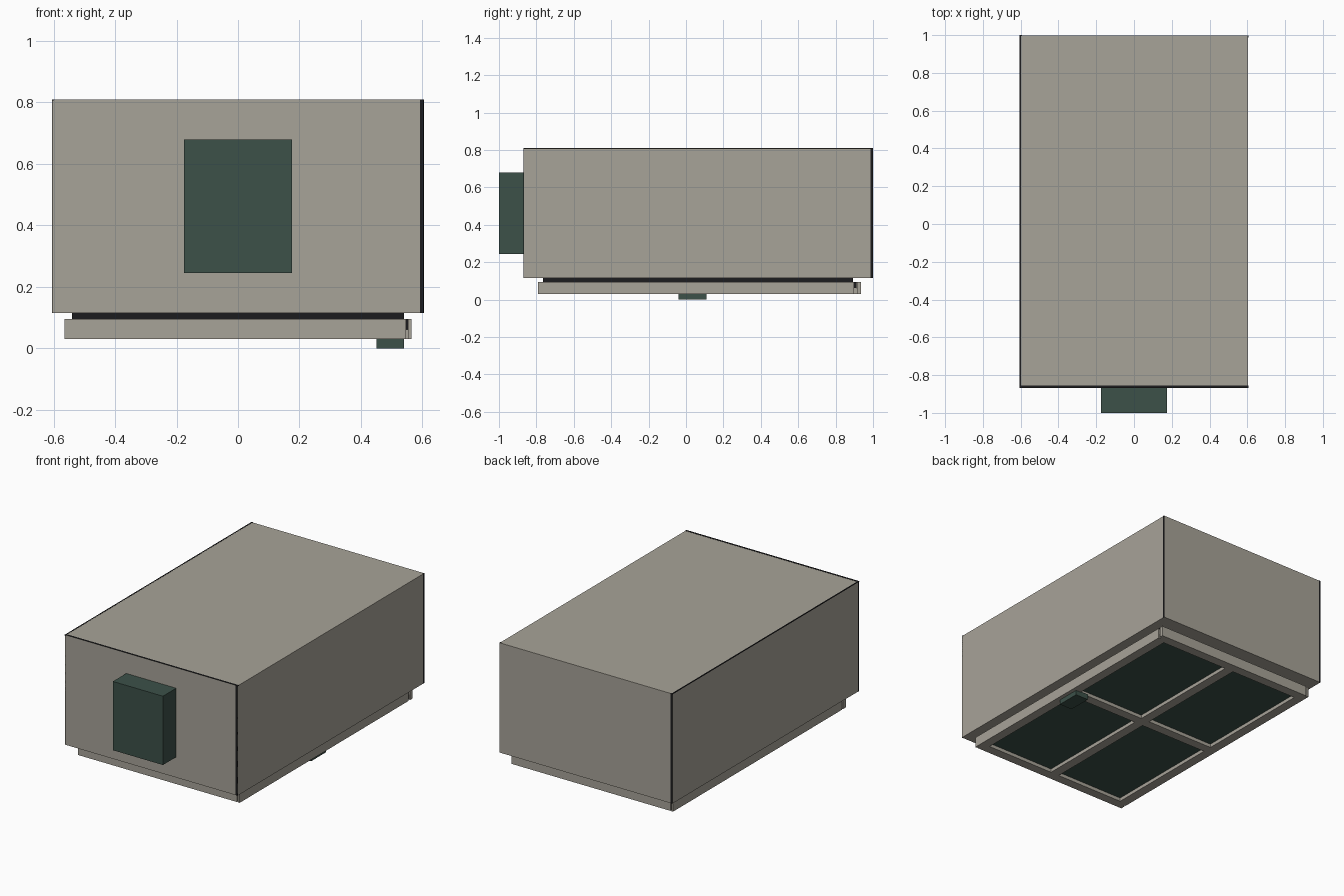
import bpy, bmesh

if "Cube" in bpy.data.objects:
    bpy.data.objects.remove(bpy.data.objects["Cube"])


def material(name, rgb):
    m = bpy.data.materials.new(name)
    m.diffuse_color = (*rgb, 1)
    m.use_nodes = True
    m.node_tree.nodes["Principled BSDF"].inputs["Base Color"].default_value = m.diffuse_color
    return m


beige = material("warm_grey_metal", (0.39, 0.366, 0.314))
green = material("dark_green", (0.045, 0.082, 0.066))
black = material("black_seal", (0.012, 0.012, 0.013))


def boxes(name, mat, *bounds):
    """One object made of boxes given as (x0, x1, y0, y1, z0, z1)."""
    bm = bmesh.new()
    for x0, x1, y0, y1, z0, z1 in bounds:
        for v in bmesh.ops.create_cube(bm, size=1)["verts"]:
            v.co.x = x1 if v.co.x > 0 else x0
            v.co.y = y1 if v.co.y > 0 else y0
            v.co.z = z1 if v.co.z > 0 else z0
    me = bpy.data.meshes.new(name)
    bm.to_mesh(me)
    bm.free()
    me.materials.append(mat)
    ob = bpy.data.objects.new(name, me)
    bpy.context.collection.objects.link(ob)
    return ob


# Cabinet, with dark sheet-metal edges showing at one end of each side
X, F, B, Z0, Z1, T = 0.605, -0.868, 1.0, 0.115, 0.81, 0.013
E = 0.001
boxes("cabinet", beige, (-X + E, X - E, F + E, B - E, Z0, Z1 - E))
boxes("cabinet_panel_edges", black,
      (X - T, X - E, F, F + 0.004, Z0, Z1),
      (X - 0.004, X, B - T, B - E, Z0, Z1),
      (-X + E, -X + T, B - 0.004, B, Z0, Z1),
      (-X, -X + 0.004, F + E, F + T, Z0, Z1),
      (-X, X, F + E, F + T, Z1 - 0.004, Z1),
      (-X, -X + 0.007, F, B, Z1 - 0.004, Z1))

# Control box on the front
boxes("control_box", green, (-0.175, 0.175, -1.0, F + E, 0.245, 0.68))

# Seal between cabinet and grille frame
boxes("seal", black, (-0.54, 0.54, -0.765, 0.893, 0.06, Z0))

# Grille frame: skirt plates in a pinwheel, border bars and a cross
x, f, b, z0, z1 = 0.565, -0.79, 0.936, 0.03, 0.095
cy, w = (f + b) / 2, 0.03
boxes("frame_skirt", beige,
      (-x + 0.012, x - 0.018, f, f + 0.02, z0, z1),
      (x - 0.012, x, f + 0.008, b - 0.038, z0, z1),
      (-x + 0.018, x - 0.012, b - 0.022, b, z0, z1),
      (-x, -x + 0.012, f + 0.038, b - 0.008, z0, z1),
      (x - 0.012, x, f, f + 0.008, z0, z1),
      (-x, -x + 0.012, f, f + 0.03, z0, z1),
      (x - 0.012, x, b - 0.022, b, z0, z1),
      (-x, -x + 0.012, b - 0.008, b, z0, z1))
boxes("frame_corner_gap", black, (-x + 0.012, x - 0.012, f + 0.022, b - 0.024, 0.061, z1 - E))
boxes("frame_border", beige,
      (-x + 0.01, -x + 0.06, f + 0.01, b - 0.01, z0, 0.062),
      (x - 0.06, x - 0.01, f + 0.01, b - 0.01, z0, 0.062),
      (-x + 0.06, x - 0.06, f + 0.01, f + 0.06, z0, 0.062),
      (-x + 0.06, x - 0.06, b - 0.06, b - 0.01, z0, 0.062))
boxes("frame_cross", beige,
      (-w, w, f + 0.06, b - 0.06, z0, 0.06),
      (-x + 0.06, -w, cy - w, cy + w, z0, 0.06),
      (w, x - 0.06, cy - w, cy + w, z0, 0.06))

# Four recessed filter panels
boxes("filter_panels", green, *[
    (min(s * w, s * (x - 0.06)), max(s * w, s * (x - 0.06)), y0, y1, 0.052, 0.06)
    for s in (-1, 1) for y0, y1 in ((f + 0.06, cy - w), (cy + w, b - 0.06))])

# Latch under the right side
boxes("latch", green, (0.45, 0.54, -0.04, 0.11, 0.0, 0.035))
